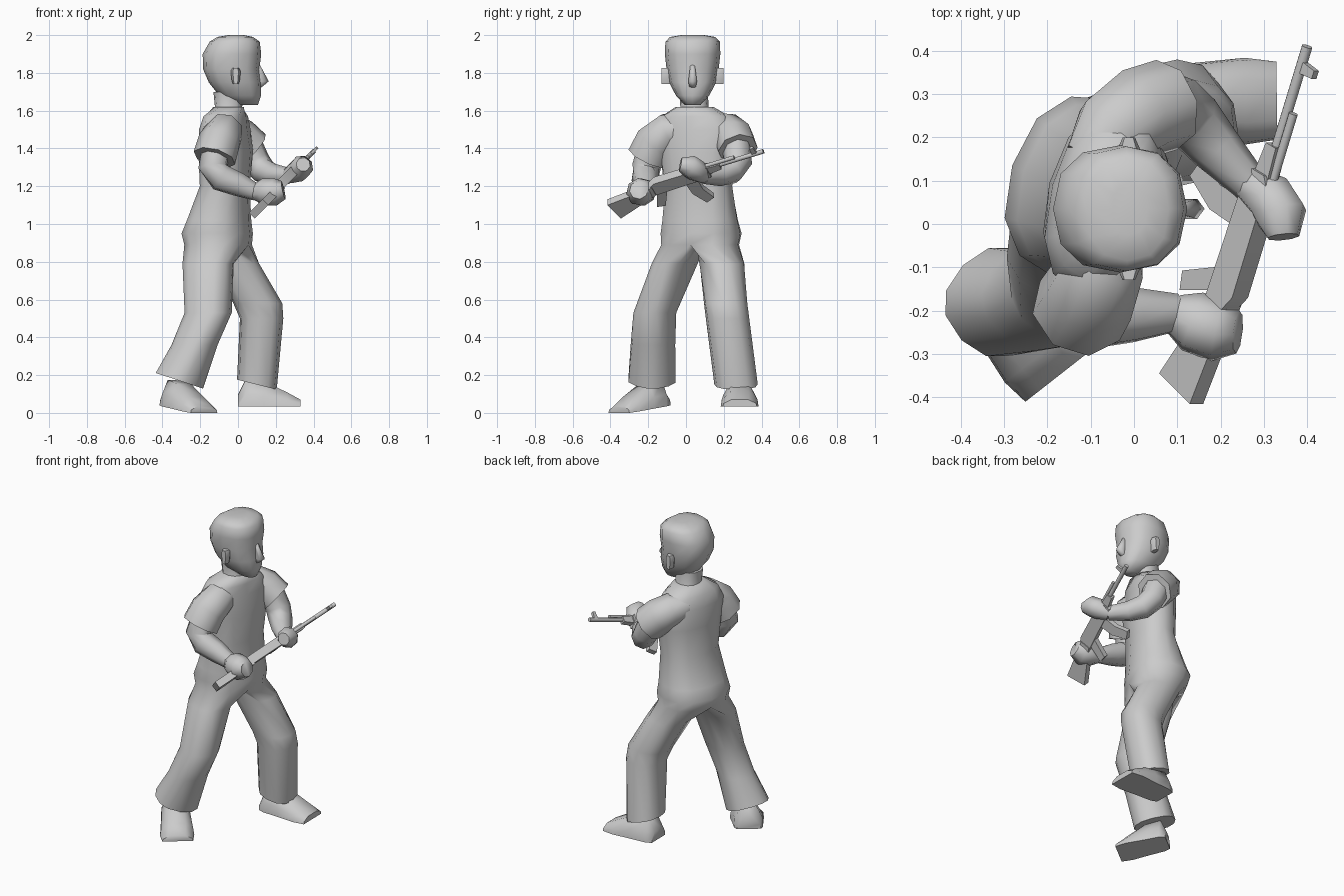
import bpy, bmesh, math
from mathutils import Vector as V, Matrix


def skin(name, *lofts, angle=60, open_start=False):
    """Bridge point rings of each loft, weld them and shade smooth."""
    bm = bmesh.new()
    for rings in lofts:
        loops = [[bm.verts.new(p) for p in r] for r in rings]
        n = len(loops[0])
        for a, b in zip(loops, loops[1:]):
            for i in range(n):
                j = (i + 1) % n
                bm.faces.new((a[i], a[j], b[j], b[i]))
        if not open_start:
            bm.faces.new(loops[0][::-1])
        bm.faces.new(loops[-1])
    bmesh.ops.remove_doubles(bm, verts=bm.verts, dist=1e-5)
    bmesh.ops.recalc_face_normals(bm, faces=bm.faces)
    me = bpy.data.meshes.new(name)
    bm.to_mesh(me)
    bm.free()
    ob = bpy.data.objects.new(name, me)
    bpy.context.collection.objects.link(ob)
    bpy.ops.object.select_all(action='DESELECT')
    ob.select_set(True)
    bpy.context.view_layer.objects.active = ob
    bpy.ops.object.shade_smooth_by_angle(angle=math.radians(angle))
    return ob


def oval(cx, cy, z, rx, ry, turn=0, tilt=0, n=12, p=0.85):
    """Horizontal rounded-square section, turned about z and tilted along x."""
    pts = []
    for i in range(n):
        a = 2 * math.pi * i / n
        c, s = math.cos(a), math.sin(a)
        x = math.copysign(abs(c) ** p, c) * rx
        y = math.copysign(abs(s) ** p, s) * ry
        q = Matrix.Rotation(math.radians(turn), 3, 'Z') @ V((x, y, 0))
        pts.append(V((cx + q.x, cy + q.y, z - tilt * q.x)))
    return pts


def tube(name, path, n=8, angle=60):
    """Round tube through (x, y, z, radius) stations, without twist."""
    c = [V(p[:3]) for p in path]
    rings, u = [], None
    for i, p in enumerate(path):
        d = (c[min(i + 1, len(c) - 1)] - c[max(i - 1, 0)]).normalized()
        u = u or V((0.1, 0.2, 1))
        u = (u - d * u.dot(d)).normalized()
        s = d.cross(u)
        rings.append([c[i] + p[3] * (math.cos(t) * s + math.sin(t) * u)
                      for t in (2 * math.pi * (k + 0.5) / n for k in range(n))])
    return skin(name, rings, angle=angle)


# Head, given as z, back x, front x, half width
skin("head", [oval((b + f) / 2, 0.035, z, (f - b) / 2, w) for z, b, f, w in [
    (1.63, 0.0, 0.105, 0.042), (1.68, -0.10, 0.122, 0.088), (1.75, -0.155, 0.123, 0.125),
    (1.82, -0.185, 0.113, 0.138), (1.90, -0.187, 0.123, 0.147),
    (1.965, -0.15, 0.115, 0.144), (1.99, -0.11, 0.08, 0.12), (2.0, -0.05, 0.03, 0.06)]],
    angle=75)
skin("nose", [oval(x, 0.035, z, r, w, n=6) for x, z, r, w in [
    (0.10, 1.85, 0.012, 0.012), (0.125, 1.755, 0.038, 0.026), (0.105, 1.72, 0.015, 0.018)]],
    angle=75)
for side, y in (("right", -0.103), ("left", 0.173)):
    skin(side + "_ear", [oval(-0.012, y, z, r, 0.03, n=6) for z, r in
                         [(1.74, 0.015), (1.765, 0.022), (1.81, 0.026), (1.825, 0.018)]])
skin("neck", [oval(-0.05, 0.045, 1.58, 0.085, 0.09), oval(-0.05, 0.045, 1.62, 0.072, 0.075),
              oval(-0.05, 0.04, 1.70, 0.08, 0.075)])

# Torso: twisted sections from hips to collar
torso = [oval(*r) for r in [
    (-0.105, 0.075, 0.89, 0.17, 0.21, -18), (-0.11, 0.08, 0.95, 0.18, 0.218, -18),
    (-0.10, 0.075, 1.02, 0.162, 0.205, -17),
    (-0.07, 0.065, 1.2, 0.125, 0.185, -14), (-0.065, 0.06, 1.38, 0.135, 0.205, -15),
    (-0.07, 0.06, 1.5, 0.122, 0.225, -15), (-0.065, 0.05, 1.57, 0.11, 0.185, -13),
    (-0.05, 0.045, 1.62, 0.08, 0.10)]]
# Flared trouser legs, each growing from half the hip section and a crotch seam
hip = torso[0]
seam = [hip[6].lerp(hip[0], k / 6) - V((0, 0, 0.03 * math.sin(math.pi * k / 6)))
        for k in range(1, 6)]
right_leg = [[hip[0]] + seam[::-1] + hip[6:]] + [oval(*r) for r in [
    (-0.158, -0.06, 0.79, 0.137, 0.115, -20), (-0.158, -0.165, 0.53, 0.125, 0.105, -25),
    (-0.23, -0.175, 0.36, 0.12, 0.11, -35), (-0.31, -0.18, 0.17, 0.12, 0.125, -45, 0.33)]]
left_leg = [hip[:7] + seam] + [oval(*r) for r in [
    (-0.015, 0.19, 0.79, 0.13, 0.12, -12), (0.105, 0.21, 0.58, 0.13, 0.115, -5),
    (0.125, 0.22, 0.5, 0.115, 0.115, -3), (0.10, 0.265, 0.15, 0.105, 0.115, 0, 0.25)]]
skin("shirt_and_trousers", torso, right_leg, left_leg, angle=70, open_start=True)


def foot(name, heel, toe, z0, z1):
    """Flat-soled shoe from heel to toe."""
    h, t = V((*heel, z0)), V((*toe, z1))
    s = (t - h).cross(V((0, 0, 1))).normalized()
    rings = []
    for f, w, top in [(0, 0.07, 0.06), (0.12, 0.085, 0.14), (0.42, 0.09, 0.13),
                      (0.78, 0.10, 0.075), (1, 0.09, 0.035)]:
        c = h.lerp(t, f)
        rings.append([c - s * w, c + s * w, c + s * w * 0.95 + V((0, 0, top * 0.45)),
                      c + s * w * 0.5 + V((0, 0, top)), c - s * w * 0.5 + V((0, 0, top)),
                      c - s * w * 0.95 + V((0, 0, top * 0.45))])
    skin(name, rings, angle=55)


foot("right_shoe", (-0.36, -0.125), (-0.18, -0.355), 0.04, 0.0)
foot("left_shoe", (0.0, 0.28), (0.33, 0.285), 0.035, 0.035)

# Sleeves, arms and hands
tube("right_sleeve", [(-0.06, 0.0, 1.51, 0.06), (-0.07, -0.09, 1.495, 0.10),
                      (-0.10, -0.16, 1.435, 0.112), (-0.125, -0.20, 1.35, 0.115)])
tube("right_arm", [(-0.11, -0.18, 1.40, 0.08), (-0.135, -0.21, 1.30, 0.078),
                   (-0.09, -0.215, 1.245, 0.075), (0.0, -0.21, 1.21, 0.065),
                   (0.10, -0.205, 1.165, 0.045)])
tube("right_hand", [(0.09, -0.205, 1.165, 0.045), (0.135, -0.225, 1.17, 0.072),
                    (0.195, -0.245, 1.17, 0.074), (0.24, -0.25, 1.18, 0.05)])
tube("left_sleeve", [(-0.10, 0.14, 1.51, 0.07), (-0.05, 0.21, 1.495, 0.10),
                     (0.01, 0.255, 1.455, 0.108), (0.075, 0.275, 1.395, 0.107)])
tube("left_arm", [(0.05, 0.265, 1.42, 0.08), (0.095, 0.275, 1.33, 0.075),
                  (0.135, 0.24, 1.28, 0.07), (0.19, 0.175, 1.26, 0.06),
                  (0.27, 0.09, 1.255, 0.043)])
tube("left_hand", [(0.265, 0.095, 1.255, 0.043), (0.315, 0.06, 1.28, 0.06),
                   (0.34, 0.02, 1.305, 0.062), (0.345, -0.03, 1.315, 0.038)])

# Rifle frame: d along the barrel, u towards the sights, s sideways
M = V((0.40, 0.41, 1.385))
d = V((0.28, 0.92, 0.28)).normalized()
u = V((0.62, -0.45, 0.62))
u = (u - d * u.dot(d)).normalized()
s = d.cross(u)


def plate(name, profile, half, shift=0.0):
    """Extruded side profile of (distance behind muzzle, height)."""
    skin(name, [[M - d * t + u * h + s * (w + shift) for t, h in profile]
                for w in (-half, half)], angle=30)


def rod(name, t0, t1, h, r):
    a, b = M - d * t0 + u * h, M - d * t1 + u * h
    tube(name, [(*a, r), (*b, r)])


plate("rifle_stock", [(0.64, 0.01), (0.905, -0.015), (0.88, -0.135), (0.64, -0.05)], 0.022, 0.01)
plate("rifle_receiver", [(0.32, 0.012), (0.34, 0.028), (0.62, 0.028), (0.67, 0.0),
                         (0.67, -0.055), (0.32, -0.045)], 0.026)
plate("rifle_handguard", [(0.25, 0.015), (0.34, 0.02), (0.34, -0.03), (0.25, -0.02)], 0.018)
plate("rifle_magazine", [(0.40, -0.03), (0.40, -0.12), (0.37, -0.20), (0.42, -0.22),
                         (0.465, -0.13), (0.47, -0.03)], 0.016)
plate("rifle_grip", [(0.57, -0.04), (0.63, -0.155), (0.675, -0.145), (0.63, -0.04)], 0.017)
plate("rifle_front_sight", [(0.035, 0.0), (0.04, 0.05), (0.06, 0.05), (0.065, 0.0)], 0.008)
rod("rifle_barrel", 0.0, 0.35, 0.0, 0.013)
rod("rifle_gas_tube", 0.16, 0.35, 0.02, 0.011)
